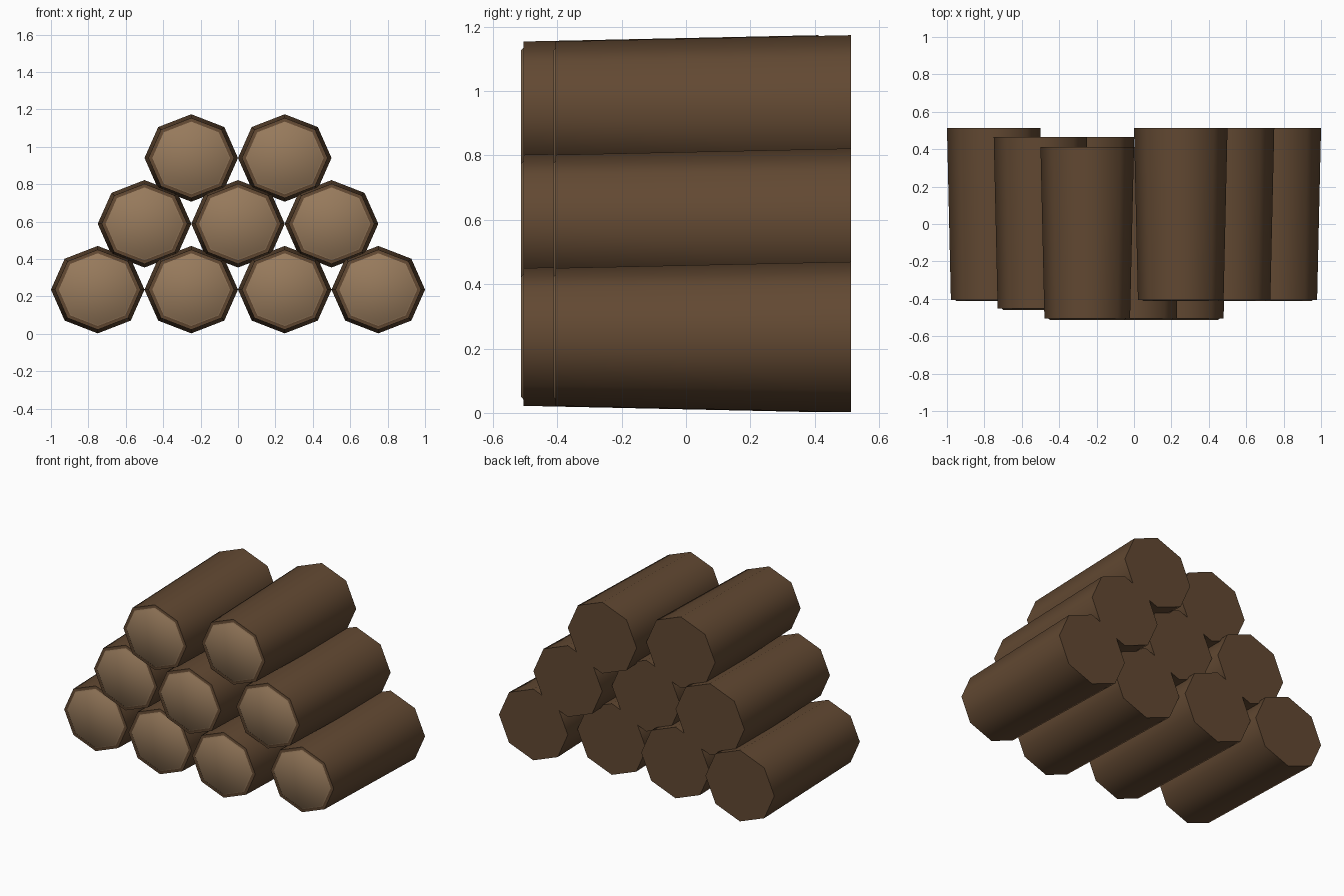
import bpy, bmesh
from math import cos, sin, tau, radians

cube = bpy.data.objects.get("Cube")
if cube:
    bpy.data.objects.remove(cube)


def make_material(name, rgb):
    mat = bpy.data.materials.new(name)
    mat.use_nodes = True
    mat.diffuse_color = (*rgb, 1)
    mat.node_tree.nodes["Principled BSDF"].inputs["Base Color"].default_value = (*rgb, 1)
    return mat


BARK = make_material("bark brown", (0.122, 0.066, 0.032))
WOOD = make_material("cut wood tan", (0.31, 0.195, 0.107))

SIDES = 8
SQUASH = 0.935          # logs are slightly flattened
LENGTH = 0.917
BACK = 0.512


def make_log(name, x, z, slide):
    """Tapered eight-sided log with a raised pale disc on its front end."""
    front = BACK - LENGTH
    # (y, radius) from the back end to the front face of the disc
    profile = [(BACK, 0.25), (front, 0.229), (front, 0.208), (front - 0.007, 0.2)]
    bm = bmesh.new()
    rings = [[bm.verts.new((r * cos(tau * i / SIDES), y, r * SQUASH * sin(tau * i / SIDES)))
              for i in range(SIDES)] for y, r in profile]
    bm.faces.new(rings[0])
    for level, (a, b) in enumerate(zip(rings, rings[1:])):
        for i in range(SIDES):
            j = (i + 1) % SIDES
            face = bm.faces.new((a[i], a[j], b[j], b[i]))
            face.material_index = int(level == 2)
    bm.faces.new(rings[-1]).material_index = 1
    bmesh.ops.recalc_face_normals(bm, faces=bm.faces)

    mesh = bpy.data.meshes.new(name)
    bm.to_mesh(mesh)
    bm.free()
    mesh.materials.append(BARK)
    mesh.materials.append(WOOD)
    log = bpy.data.objects.new(name, mesh)
    log.location = (x, slide, z)
    bpy.context.collection.objects.link(log)
    bpy.ops.object.select_all(action='DESELECT')
    log.select_set(True)
    bpy.context.view_layer.objects.active = log
    bpy.ops.object.shade_smooth_by_angle(angle=radians(50))


# Stacked rows: height and how far each log is pushed forward, from -x to +x
ROWS = [("bottom", 0.236, (0, -0.047, -0.1, 0)),
        ("middle", 0.588, (-0.047, -0.1, 0)),
        ("top", 0.94, (-0.1, 0))]

for row, z, slides in ROWS:
    for k, slide in enumerate(slides):
        x = 0.5 * (k - (len(slides) - 1) / 2)
        make_log(f"{row}_log_{k + 1}", x, z, slide)
